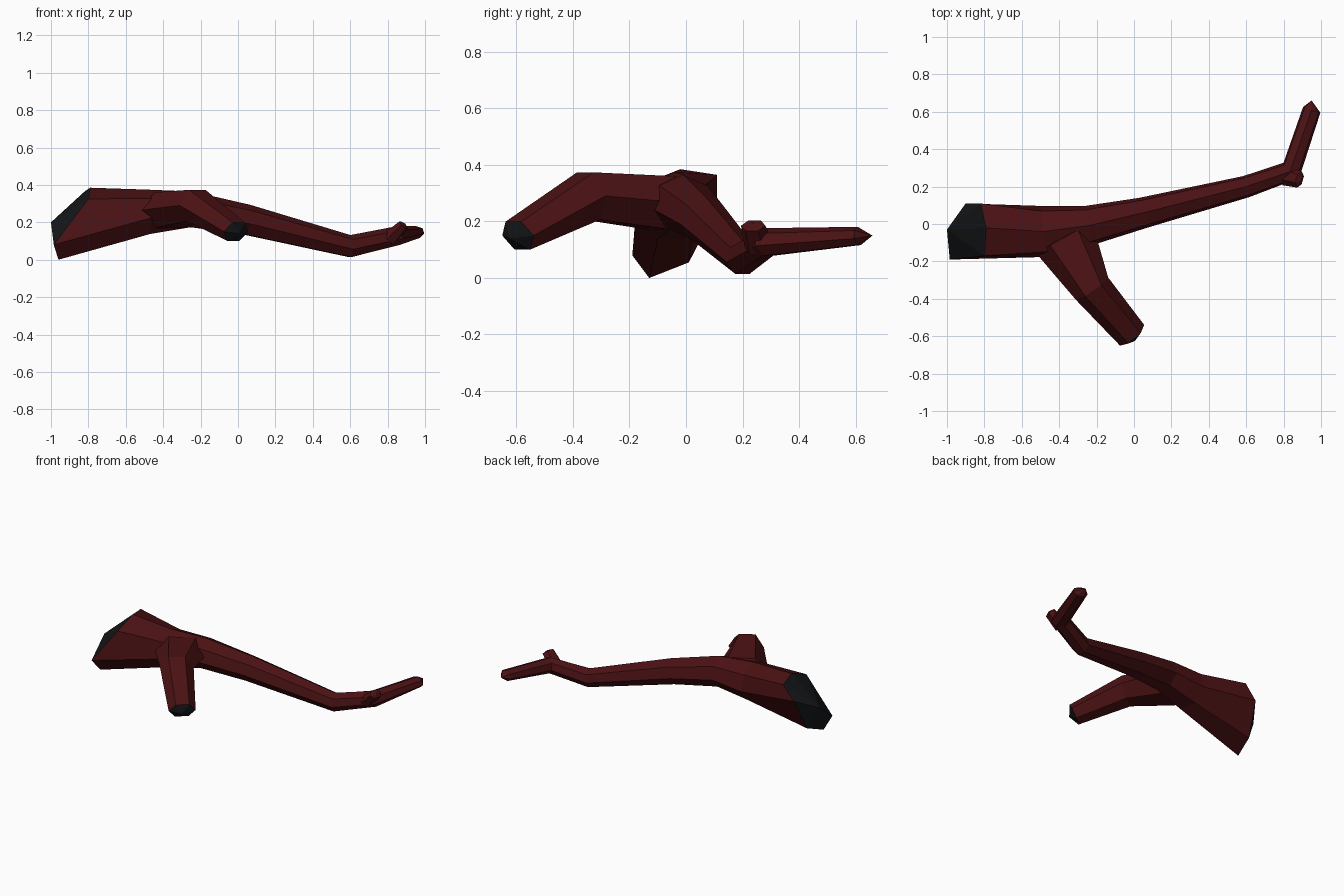
import bpy, bmesh, math
from mathutils import Vector

cube = bpy.data.objects.get("Cube")
if cube:
    bpy.data.objects.remove(cube, do_unlink=True)


def material(name, color):
    mat = bpy.data.materials.new(name)
    mat.use_nodes = True
    mat.diffuse_color = color
    bsdf = mat.node_tree.nodes["Principled BSDF"]
    bsdf.inputs["Base Color"].default_value = color
    bsdf.inputs["Roughness"].default_value = 0.9
    return mat


BARK = material("red brown bark", (0.072, 0.006, 0.007, 1))
CHAR = material("charred black", (0.007, 0.008, 0.009, 1))


def make_rings(stations, sides, phase):
    """Rings square to the path; a station is (centre, half width, half height)."""
    centres = [Vector(s[0]) for s in stations]
    rings = []
    for i, (_, width, height) in enumerate(stations):
        here = centres[i]
        before = (here - centres[i - 1]).normalized() if i else Vector()
        after = (centres[i + 1] - here).normalized() if i + 1 < len(centres) else Vector()
        tangent = (before + after).normalized()
        side = tangent.cross(Vector((0, 0, 1))).normalized()
        up = side.cross(tangent)
        ring = []
        for k in range(sides):
            a = phase + math.tau * k / sides
            ring.append(here + side * width * math.sin(a) + up * height * math.cos(a))
        rings.append(ring)
    return rings


def loft(name, rings, start_tip, end_tip, start_mat=0, end_mat=0):
    """Skin the rings and close both ends with low cones."""
    bm = bmesh.new()
    loops = [[bm.verts.new(p) for p in ring] for ring in rings]
    n = len(loops[0])
    for a, b in zip(loops, loops[1:]):
        for k in range(n):
            j = (k + 1) % n
            bm.faces.new((a[k], a[j], b[j], b[k]))
    for loop, tip, index in ((loops[0], start_tip, start_mat), (loops[-1], end_tip, end_mat)):
        apex = bm.verts.new(tip)
        for k in range(n):
            bm.faces.new((loop[k], loop[(k + 1) % n], apex)).material_index = index
    bmesh.ops.recalc_face_normals(bm, faces=bm.faces)
    mesh = bpy.data.meshes.new(name)
    bm.to_mesh(mesh)
    bm.free()
    mesh.materials.append(BARK)
    mesh.materials.append(CHAR)
    obj = bpy.data.objects.new(name, mesh)
    bpy.context.collection.objects.link(obj)
    return obj


# Trunk: slanted broken end, then a long taper that turns into the far twig
broken_end = [(-.79, -.02, .385), (-.80, -.17, .325), (-.985, -.19, .08),
              (-.96, -.13, .0), (-.93, .01, .055), (-.90, .11, .27), (-.82, .11, .365)]
path = [((-.90, -.04, .23), .15, .18),
        ((-.48, -.04, .25), .14, .125),
        ((-.25, -.01, .265), .11, .1),
        ((.05, .06, .21), .085, .085),
        ((.60, .20, .07), .06, .062),
        ((.84, .285, .125), .06, .052),
        ((.95, .61, .147), .05, .034)]
trunk_rings = [[Vector(p) for p in broken_end]] + make_rings(path, 7, 0)[1:]
loft("trunk", trunk_rings, (-1, -.03, .2), (.95, .66, .15), start_mat=1)

# Side branch: leaves the trunk, bends at a knee and drops to its tip
branch_path = [((-.37, -.08, .265), .17, .11),
               ((-.225, -.345, .29), .105, .098),
               ((-.01, -.595, .15), .085, .062)]
loft("side_branch", make_rings(branch_path, 6, math.pi / 6),
     (-.37, -.03, .26), (.005, -.625, .14), end_mat=1)

# Short broken stub at the far bend
stub_path = [((.81, .26, .11), .055, .045), ((.885, .238, .185), .045, .03)]
loft("stub", make_rings(stub_path, 6, math.pi / 6), (.80, .262, .1), (.895, .235, .193))
